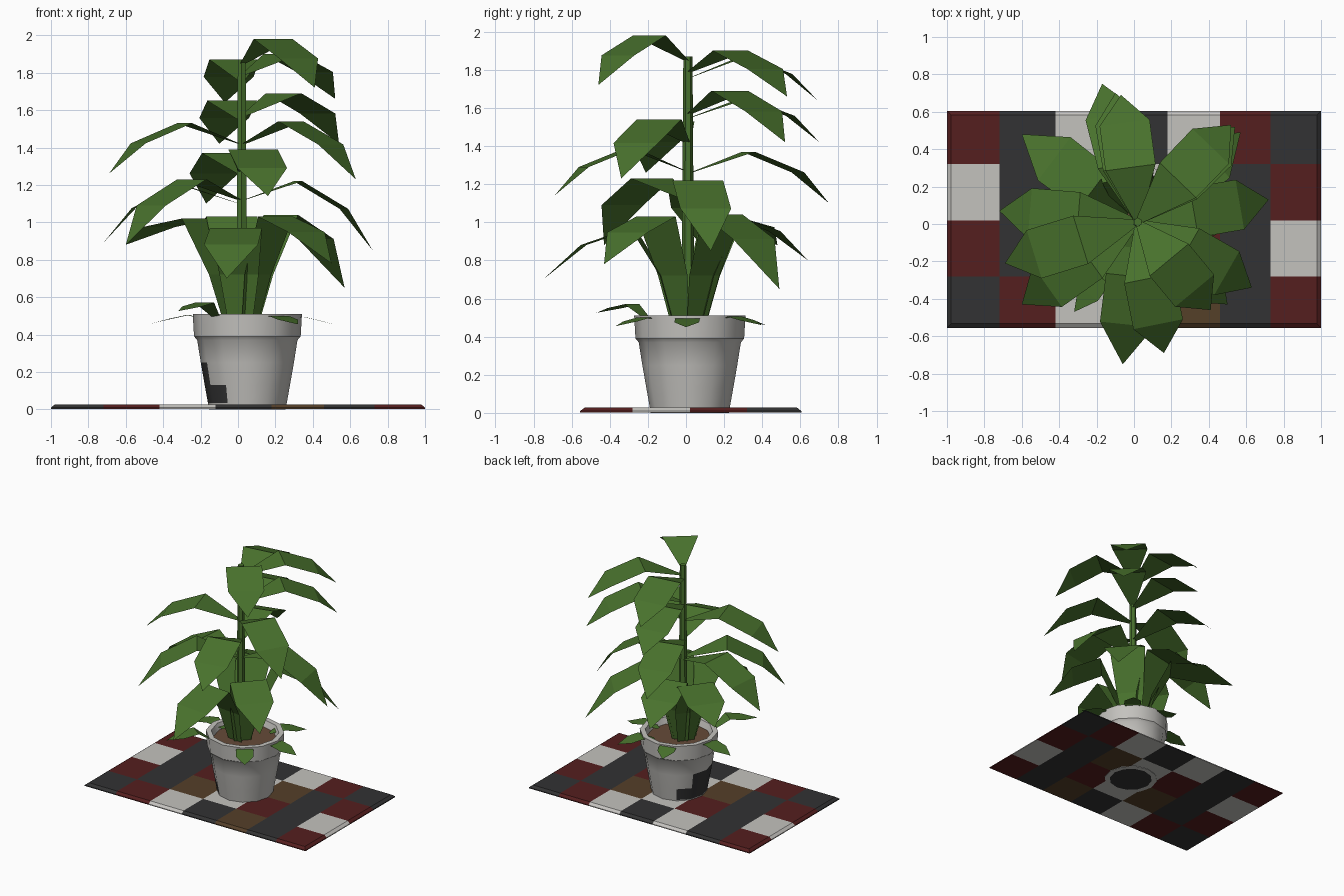
import bpy, bmesh, math
from mathutils import Vector

if "Cube" in bpy.data.objects:
    bpy.data.objects.remove(bpy.data.objects["Cube"])


def material(name, rgb):
    m = bpy.data.materials.new(name)
    m.diffuse_color = (*rgb, 1)
    m.use_nodes = True
    m.node_tree.nodes["Principled BSDF"].inputs["Base Color"].default_value = m.diffuse_color
    return m


GREEN = material("leaf green", (0.066, 0.168, 0.026))
WHITE = material("off white", (0.55, 0.54, 0.515))
DARK = material("charcoal", (0.032, 0.032, 0.033))
RED = material("dark red", (0.09, 0.013, 0.013))
BROWN = material("brown", (0.09, 0.05, 0.022))
SOIL = material("soil brown", (0.13, 0.07, 0.04))


def finish(name, bm, mats):
    me = bpy.data.meshes.new(name)
    bm.to_mesh(me)
    bm.free()
    for m in mats:
        me.materials.append(m)
    ob = bpy.data.objects.new(name, me)
    bpy.context.collection.objects.link(ob)
    return ob


# Patchwork rug: one coloured cell per letter, front row first
def build_rug():
    xs = [-1, -0.72, -0.42, -0.12, 0.18, 0.46, 0.73, 1]
    ys = [-0.555, -0.28, 0.02, 0.32, 0.605]
    rows = ["DRWDBDR", "RDBWRDW", "WDRWBDR", "RDWDWRD"]
    bm = bmesh.new()

    def layer(z, inset):
        def pull(v, lst):
            return v + inset if v == lst[0] else v - inset if v == lst[-1] else v
        return [[bm.verts.new((pull(x, xs), pull(y, ys), z)) for x in xs] for y in ys]

    lo, mid, hi = layer(0.003, 0), layer(0.01, 0), layer(0.027, 0.022)
    nx, ny = len(xs) - 1, len(ys) - 1
    for j in range(ny):
        for i in range(nx):
            ring = [(j, i), (j, i + 1), (j + 1, i + 1), (j + 1, i)]
            faces = [[hi[a][b] for a, b in ring], [lo[a][b] for a, b in reversed(ring)]]
            outer = [j == 0, i == nx - 1, j == ny - 1, i == 0]
            for k in range(4):
                if outer[k]:
                    (a, b), (c, d) = ring[k], ring[(k + 1) % 4]
                    for l, u in ((lo, mid), (mid, hi)):
                        faces.append([l[a][b], l[c][d], u[c][d], u[a][b]])
            for f in faces:
                bm.faces.new(f).material_index = "DRWB".index(rows[j][i])
    finish("rug", bm, [DARK, RED, WHITE, BROWN])


# Twelve-sided pot, spun from a profile, with a dark patch on the left
PX, PY = 0.05, 0.02


def build_pot():
    prof = [(0.165, 0.0), (0.205, 0.0), (0.211, 0.035), (0.228, 0.13), (0.249, 0.25),
            (0.268, 0.37), (0.285, 0.39), (0.292, 0.51), (0.252, 0.51), (0.235, 0.46)]
    n = 12
    bm = bmesh.new()
    rings = [[bm.verts.new((PX + r * math.cos(2 * math.pi * k / n),
                            PY + r * math.sin(2 * math.pi * k / n), z))
              for k in range(n)] for r, z in prof]
    for s in range(len(prof) - 1):
        for k in range(n):
            q = (k + 1) % n
            f = bm.faces.new((rings[s][k], rings[s][q], rings[s + 1][q], rings[s + 1][k]))
            az = (k + 0.5) * 360 / n
            if (s == 2 and 120 < az < 240) or (s == 3 and 150 < az < 210):
                f.material_index = 1
    bm.faces.new(rings[-1]).material_index = 2
    bm.faces.new(list(reversed(rings[0]))).material_index = 1
    ob = finish("pot", bm, [WHITE, DARK, SOIL])
    bpy.context.view_layer.objects.active = ob
    ob.select_set(True)
    bpy.ops.object.shade_smooth_by_angle(angle=math.radians(35))
    ob.select_set(False)


# Leaf: flat strip following (distance, height, width) stations toward a tip
def leaf(name, origin, tip, stations):
    o = Vector((*origin, 0))
    d = Vector((*tip, 0)) - o
    length = d.length
    d.normalize()
    side = Vector((-d.y, d.x, 0))
    bm = bmesh.new()
    prev = None
    for t, z, w in stations:
        c = o + d * t * length + Vector((0, 0, z))
        pts = [bm.verts.new(c + side * w / 2), bm.verts.new(c - side * w / 2)] if w else [bm.verts.new(c)]
        if prev:
            bm.faces.new([prev[0], prev[1]] + pts[::-1])
        prev = pts
    finish(name, bm, [GREEN])


STEM = (0.02, 0.01)

build_rug()
build_pot()

# Stem
bpy.ops.mesh.primitive_cone_add(vertices=6, radius1=0.034, radius2=0.024, depth=1.42,
                                location=(*STEM, 1.16))
bpy.context.object.name = "stem"
bpy.context.object.data.materials.append(GREEN)

# Upper leaves: tip x, tip y, base z, peak z, tip z
upper = [(0.41, -0.46, 1.85, 1.98, 1.72), (0.52, 0.53, 1.79, 1.90, 1.66),
         (-0.07, 0.69, 1.76, 1.87, 1.64), (0.54, 0.52, 1.57, 1.69, 1.42),
         (-0.10, 0.70, 1.55, 1.65, 1.42), (0.63, -0.34, 1.42, 1.54, 1.23),
         (-0.69, -0.21, 1.42, 1.53, 1.26), (0.16, -0.69, 1.27, 1.39, 1.14),
         (-0.17, 0.75, 1.26, 1.37, 1.10), (0.72, 0.13, 1.12, 1.22, 0.85),
         (-0.60, -0.43, 1.12, 1.23, 0.88), (-0.72, 0.07, 1.10, 1.20, 0.89)]
for i, (x, y, zb, zp, zt) in enumerate(upper):
    leaf(f"upper_leaf_{i + 1}", STEM, (x, y),
         [(0.02, zb, 0.04), (0.43, zp, 0.27), (0.78, zp - 0.4 * (zp - zt), 0.27), (1, zt, 0)])

# Basal leaves: rise steeply out of the pot, then droop (tip x, tip y, peak z, tip z)
basal = [(-0.06, -0.75, 0.97, 0.70), (0.50, -0.43, 1.03, 0.78), (0.57, 0.49, 1.04, 0.65),
         (-0.12, 0.64, 1.03, 0.80), (-0.60, 0.48, 1.02, 0.88)]
for i, (x, y, zp, zt) in enumerate(basal):
    leaf(f"basal_leaf_{i + 1}", STEM, (x, y),
         [(0.09, 0.46, 0.13), (0.18, 0.72, 0.21), (0.38, zp, 0.28),
          (0.72, zp - 0.33 * (zp - zt), 0.29), (1, zt, 0)])

# Small leaves lying over the pot rim (tip x, tip y, tip z)
small = [(0.53, 0.0, 0.45), (0.32, -0.37, 0.455), (-0.32, -0.47, 0.525),
         (-0.46, 0.08, 0.46), (-0.08, 0.42, 0.46), (0.34, 0.40, 0.46)]
for i, (x, y, z) in enumerate(small):
    leaf(f"rim_leaf_{i + 1}", (PX, PY), (x, y),
         [(0.4, 0.47, 0.03), (0.62, z + 0.045, 0.13), (0.8, z + 0.025, 0.13), (1, z, 0)])
